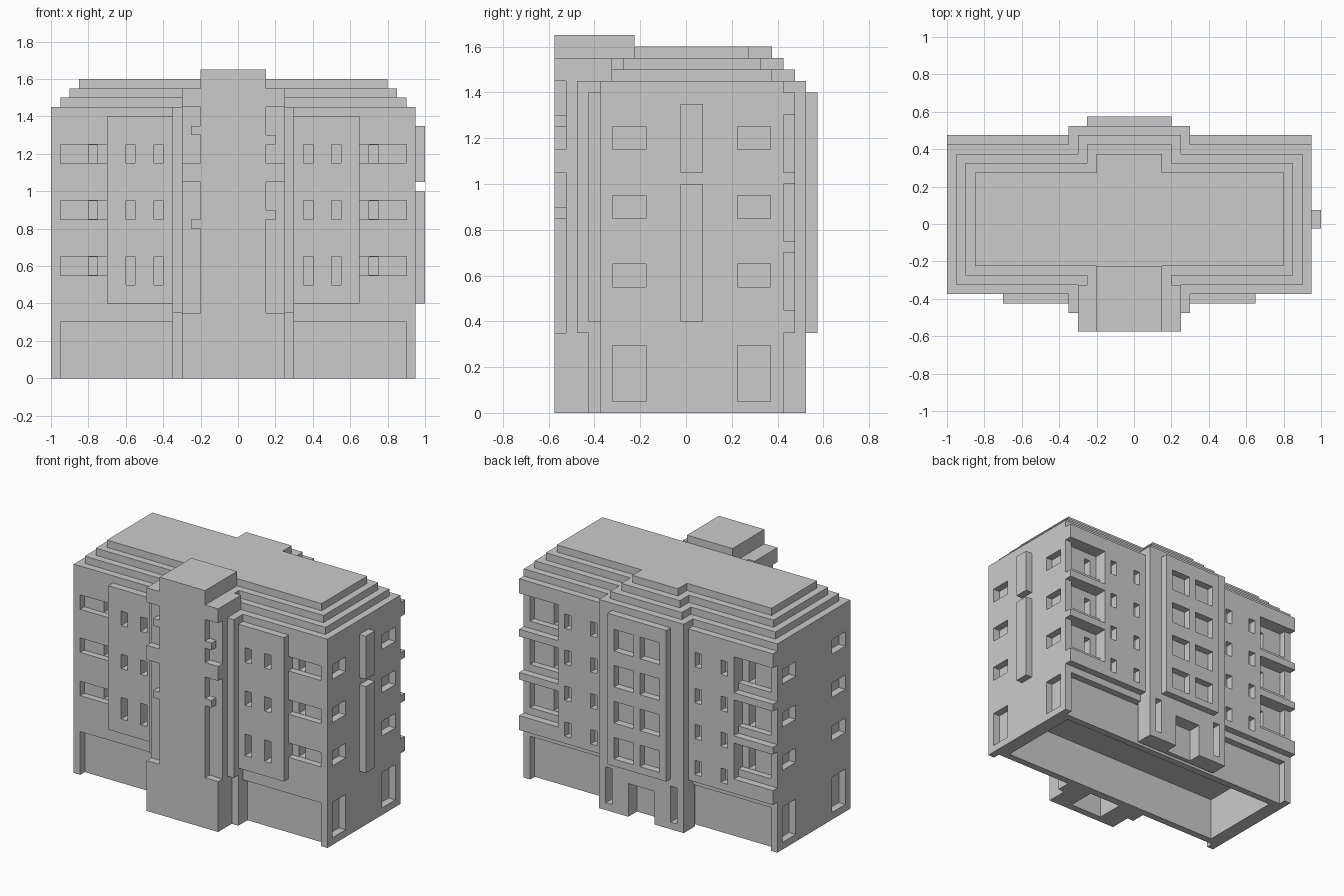
import bpy
import bmesh

if "Cube" in bpy.data.objects:
    bpy.data.objects.remove(bpy.data.objects["Cube"], do_unlink=True)

SHADE = (0.6, 0.6, 0.6, 1)
grey = bpy.data.materials.new("concrete_grey")
grey.use_nodes = True
grey.diffuse_color = SHADE
grey.node_tree.nodes["Principled BSDF"].inputs["Base Color"].default_value = SHADE


def blocks(name, boxes):
    """One object made of axis-aligned boxes given as x, y, z ranges."""
    bm = bmesh.new()
    for x, y, z in boxes:
        cube = bmesh.ops.create_cube(bm, size=1)["verts"]
        for v in cube:
            v.co = [r[0] if c < 0 else r[1] for r, c in zip((x, y, z), v.co)]
    mesh = bpy.data.meshes.new(name)
    bm.to_mesh(mesh)
    bm.free()
    mesh.materials.append(grey)
    obj = bpy.data.objects.new(name, mesh)
    bpy.context.collection.objects.link(obj)
    return obj


def carve(obj, boxes):
    """Cut boxes out of a part."""
    cutter = blocks(obj.name + "_cutter", boxes)
    cutter.hide_render = True
    mod = obj.modifiers.new("openings", "BOOLEAN")
    mod.object, mod.operation, mod.solver = cutter, "DIFFERENCE", "EXACT"
    mod.use_self = True
    bpy.context.view_layer.objects.active = obj
    bpy.ops.object.modifier_apply(modifier=mod.name)
    bpy.data.objects.remove(cutter, do_unlink=True)


def both(boxes):
    """Add the mirrored twin of every box about the facade centre line."""
    return boxes + [((-0.05 - x[1], -0.05 - x[0]), y, z) for x, y, z in boxes]


floors = [0.55, 0.85, 1.15]
back_rows = [0.4, 0.65, 0.9, 1.15]
# Narrow front windows: the lowest row is taller
narrow = [((x, x + 0.05), (-0.5, -0.335), (0.5 if z < 0.6 else z, z + 0.1))
          for x in (0.35, 0.5) for z in floors]

# Main body with recessed ground floor and hollow underside
body = blocks("main_body", [((-1, 0.95), (-0.375, 0.425), (0, 1.45))])
cuts = [((-0.95, 0.9), (-0.5, -0.325), (-0.1, 0.3)),
        ((-0.95, 0.9), (0.375, 0.6), (-0.1, 0.3)),
        ((-0.9, 0.85), (-0.275, 0.325), (-0.1, 0.299))]
wing = list(narrow)
for y in ((-0.32, -0.175), (0.225, 0.37)):
    wing.append(((0.9, 1.1), y, (0.05, 0.295)))
    wing += [((0.9, 1.1), y, (z, z + 0.1)) for z in floors]
for z in floors:
    # Corner windows and balcony openings, each with a narrow slot behind
    wing.append(((0.65, 0.9), (-0.5, -0.33), (z, z + 0.1)))
    wing.append(((0.7, 0.75), (-0.4, -0.23), (z + 0.002, z + 0.098)))
    wing.append(((0.65, 0.9), (0.38, 0.6), (z - 0.05, z + 0.15)))
    wing.append(((0.7, 0.75), (0.28, 0.5), (z - 0.048, z + 0.1)))
carve(body, cuts + both(wing))

# Raised front panels
panels = blocks("front_panels", both([((0.3, 0.65), (-0.425, -0.375), (0.4, 1.4))]))
carve(panels, both(narrow))

# Raised back walls between the balconies and the centre
walls = blocks("back_walls", both([((0.3, 0.65), (0.425, 0.475), (0.35, 1.4))]))
carve(walls, both([((x, x + 0.05), (0.4, 0.6), (z, z + 0.1))
                   for x in (0.35, 0.55) for z in back_rows]))

# Corner balcony slabs
blocks("balcony_slabs", both([((0.65, 0.95), (0.425, 0.475), z) for z in
                              ((0.35, 0.45), (0.7, 0.75), (1.0, 1.05), (1.3, 1.4))]))

# Stepped roof
for i in range(3):
    s = 0.05 * i
    top = (1.45, 1.5 + s)
    blocks("roof_step", [((-0.95 + s, 0.9 - s), (-0.325 + s, 0.375 - s), top),
                         ((-0.3 + s, 0.25 - s), (0, 0.475 - s), top)])

# Back stair block with its window panel and entrance
stair = blocks("back_block", [((-0.35, 0.3), (0.4, 0.525), (0, 1.45))])
panel = blocks("back_panel", [((-0.25, 0.2), (0.525, 0.575), (0.35, 1.4))])
carve(panel, both([((0, 0.15), (0.5, 0.7), (z, z + 0.15)) for z in back_rows]))
slots = both([((0.2, 0.25), (0.45, 0.7), (0.05, 0.3))])
carve(stair, slots + [((-0.125, 0.075), (0.43, 0.7), (-0.1, 0.23))])

# Front tower, hollow underneath, with recessed flanks
tower = blocks("front_tower", [((-0.2, 0.15), (-0.575, -0.225), (0, 1.65))])
carve(tower, [((-0.15, 0.1), (-0.525, -0.33), (-0.1, 0.3)),
              ((-0.3, 0.25), (-0.275, -0.2), (-0.1, 0.299))])
blocks("tower_flanks", both([((0.15, 0.25), (-0.525, -0.325), (0, 1.55)),
                             ((0.15, 0.25), (-0.575, -0.525), (0, 0.35)),
                             ((0.15, 0.25), (-0.575, -0.525), (1.05, 1.15)),
                             ((0.15, 0.25), (-0.575, -0.525), (1.45, 1.55)),
                             ((0.15, 0.2), (-0.325, -0.275), (1.45, 1.55))]))
blocks("tower_bumps", [((0.15, 0.2), (-0.575, -0.525), (0.85, 0.9)),
                       ((0.15, 0.2), (-0.575, -0.525), (1.25, 1.3)),
                       ((-0.25, -0.2), (-0.575, -0.525), (0.8, 0.85)),
                       ((-0.25, -0.2), (-0.575, -0.525), (1.3, 1.35))])
blocks("tower_side_strips", both([((0.25, 0.3), (-0.475, -0.325), (0.35, 1.45)),
                                  ((0.25, 0.3), (-0.425, -0.325), (0, 0.35))]))

# Shafts on the left end wall
blocks("end_wall_shafts", [((0.95, 1.0), (-0.025, 0.075), (0.4, 1.0)),
                           ((0.95, 1.0), (-0.025, 0.075), (1.05, 1.35))])
